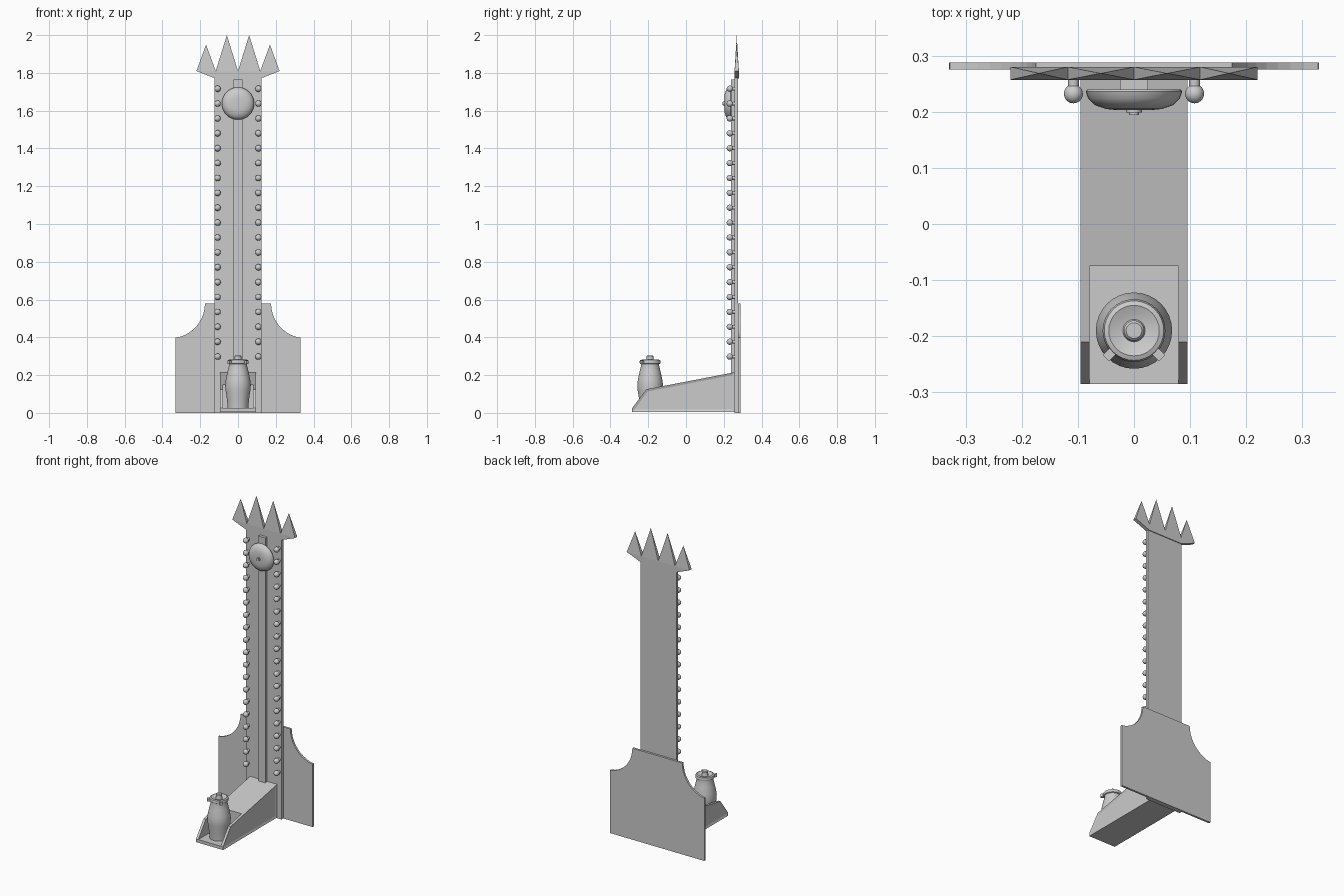
import bpy, bmesh, math
from mathutils import Matrix, Vector

if "Cube" in bpy.data.objects:
    bpy.data.objects.remove(bpy.data.objects["Cube"])

grey = bpy.data.materials.new("plain_grey")
grey.use_nodes = True
grey.diffuse_color = (0.6, 0.6, 0.6, 1)
grey.node_tree.nodes["Principled BSDF"].inputs["Base Color"].default_value = (0.6, 0.6, 0.6, 1)


def finish(name, bm, smooth=False):
    bmesh.ops.recalc_face_normals(bm, faces=bm.faces)
    mesh = bpy.data.meshes.new(name)
    bm.to_mesh(mesh)
    bm.free()
    mesh.materials.append(grey)
    obj = bpy.data.objects.new(name, mesh)
    bpy.context.collection.objects.link(obj)
    if smooth:
        bpy.ops.object.select_all(action='DESELECT')
        obj.select_set(True)
        bpy.context.view_layer.objects.active = obj
        bpy.ops.object.shade_smooth_by_angle(angle=math.radians(40))
    return obj


def add_prism(bm, points, offset):
    """Extrude a closed outline of 3D points; returns the starting face."""
    face = bm.faces.new([bm.verts.new(p) for p in points])
    ext = bmesh.ops.extrude_face_region(bm, geom=[face], use_keep_orig=True)
    verts = [g for g in ext["geom"] if isinstance(g, bmesh.types.BMVert)]
    bmesh.ops.translate(bm, verts=verts, vec=offset)
    return face


def board(name, outline, y0, y1):
    bm = bmesh.new()
    add_prism(bm, [(x, y0, z) for x, z in outline], (0, y1 - y0, 0))
    return finish(name, bm)


def mirrored(half):
    return half + [(-x, z) for x, z in reversed(half)]


def add_lathe(bm, profile, matrix, steps):
    """Spin a (radius, height) profile around local z, then place it."""
    verts = [bm.verts.new((r, 0, h)) for r, h in profile]
    edges = [bm.edges.new(pair) for pair in zip(verts, verts[1:])]
    old = set(bm.verts) - set(verts)
    bmesh.ops.spin(bm, geom=verts + edges, cent=(0, 0, 0), axis=(0, 0, 1),
                   angle=math.tau, steps=steps, use_duplicate=False)
    new = [v for v in bm.verts if v not in old]
    bmesh.ops.remove_doubles(bm, verts=new, dist=1e-5)
    new = [v for v in bm.verts if v not in old]
    bmesh.ops.transform(bm, matrix=matrix, verts=new)


# Tower board with its raised centre rail
board("tower", mirrored([(0.125, 0), (0.125, 1.79)]), 0.257, 0.275)
board("centre_rail", mirrored([(0.025, 0.005), (0.025, 1.765)]), 0.239, 0.257)

# Wide back board with scooped shoulders
scoop = [(0.36 - 0.185 * math.cos(a), 0.58 - 0.185 * math.sin(a))
         for a in [math.radians(80) * i / 10 for i in range(11)]]
board("back_board", mirrored([(0.33, 0), (0.33, 0.4)] + scoop[::-1]), 0.275, 0.288)

# Crown: flared base and four pyramid spikes
board("crown_base", mirrored([(0.12, 1.77), (0.22, 1.81)]), 0.257, 0.28)
bm = bmesh.new()
for x0, x1, top in [(-0.22, -0.118, 1.95), (-0.118, 0, 2), (0, 0.118, 2), (0.118, 0.22, 1.95)]:
    base = [bm.verts.new((x, y, 1.81)) for x, y in
            [(x0, 0.257), (x1, 0.257), (x1, 0.28), (x0, 0.28)]]
    tip = bm.verts.new(((x0 + x1) / 2, 0.2685, top))
    bm.faces.new(base)
    for i in range(4):
        bm.faces.new([base[i], base[(i + 1) % 4], tip])
finish("crown_spikes", bm)

# Rows of bulbs, pointing forward
forward = Matrix.Rotation(math.radians(90), 4, 'X')
ball = [(0.017 * math.sin(a), 0.026 + 0.017 * math.cos(a))
        for a in [math.radians(145) * i / 7 for i in range(8)]]
bm = bmesh.new()
for side in (-1, 1):
    for i in range(19):
        place = Matrix.Translation((side * 0.108, 0.258, 0.298 + i * 0.0788)) @ forward
        add_lathe(bm, ball + [(0.01, 0)], place, 14)
finish("bulbs", bm, True)

# Bell with its nut and mount
bm = bmesh.new()
place = Matrix.Translation((0, 0.24, 1.638)) @ forward
add_lathe(bm, [(0, 0), (0.083, 0), (0.086, 0.004), (0.082, 0.016), (0.07, 0.028),
               (0.05, 0.035), (0.03, 0.037), (0, 0.037)], place, 36)
finish("bell", bm, True)
bm = bmesh.new()
add_lathe(bm, [(0.014, 0.034), (0.014, 0.041), (0.009, 0.041), (0.009, 0.046), (0, 0.046)], place, 12)
finish("bell_nut", bm, True)

# Ramp: two panelled side walls around a body with a pocket at the front
wall = [(-0.285, 0.005), (-0.285, 0.025), (-0.21, 0.125), (0.257, 0.215), (0.257, 0.005)]
bm = bmesh.new()
for side in (-1, 1):
    face = add_prism(bm, [(side * 0.095, y, z) for y, z in wall], (-side * 0.016, 0, 0))
    inner = bmesh.ops.inset_region(bm, faces=[face], thickness=0.013, use_even_offset=True)
    bmesh.ops.translate(bm, verts=face.verts, vec=(-side * 0.005, 0, 0))
finish("ramp_side_walls", bm)
body = [(-0.285, 0.005), (-0.285, 0.025), (-0.075, 0.025), (-0.075, 0.151), (0.257, 0.215), (0.257, 0.005)]
bm = bmesh.new()
add_prism(bm, [(-0.079, y, z) for y, z in body], (0.158, 0, 0))
finish("ramp_body", bm)

# Striking post: bulging body, rimmed cap and top button
bm = bmesh.new()
place = Matrix.Translation((0, -0.19, 0))
add_lathe(bm, [(0, 0.025), (0.055, 0.025), (0.058, 0.07), (0.066, 0.12), (0.068, 0.15), (0.064, 0.18),
               (0.055, 0.22), (0.048, 0.25), (0.048, 0.258), (0.054, 0.261), (0.056, 0.27),
               (0.053, 0.279), (0.045, 0.282), (0.03, 0.276), (0.02, 0.274), (0.018, 0.278),
               (0.018, 0.3), (0.014, 0.304), (0, 0.304)], place, 32)
finish("striking_post", bm, True)
bm = bmesh.new()
for side in (-1, 1):
    spot = Matrix.Translation((side * 0.043, -0.232, 0.268)) @ Matrix.Rotation(side * math.pi / 4, 4, 'Z')
    bmesh.ops.create_cube(bm, size=1, matrix=spot @ Matrix.Diagonal((0.016, 0.02, 0.018, 1)))
finish("cap_lugs", bm)
